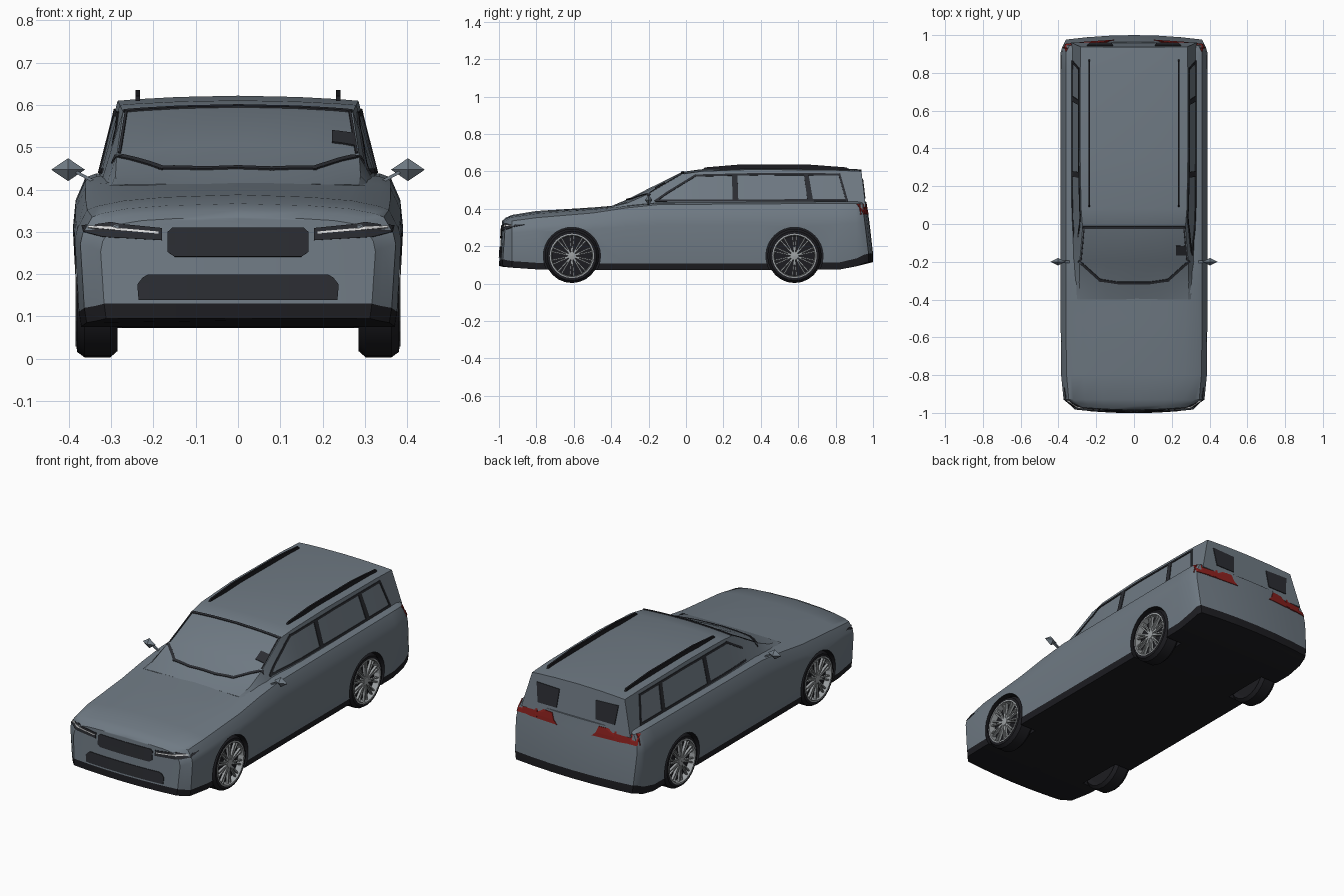
import bpy, bmesh, math
from math import pi, sin, cos
from mathutils import Vector, Matrix
from mathutils.bvhtree import BVHTree

if "Cube" in bpy.data.objects:
    bpy.data.objects.remove(bpy.data.objects["Cube"], do_unlink=True)


def material(name, r, g, b):
    m = bpy.data.materials.new(name)
    m.use_nodes = True
    m.diffuse_color = (r, g, b, 1)
    m.node_tree.nodes["Principled BSDF"].inputs["Base Color"].default_value = (r, g, b, 1)
    return m


PAINT = material("slate paint", 0.16, 0.195, 0.23)
BLACK = material("black plastic", 0.012, 0.012, 0.015)
TRIM = material("dark trim", 0.024, 0.026, 0.032)
SILVER = material("wheel silver", 0.33, 0.35, 0.36)
RED = material("tail red", 0.25, 0.014, 0.012)
WHITE = material("lamp white", 0.8, 0.8, 0.8)


def finish(name, bm, mats, smooth=None, mirror=False):
    mesh = bpy.data.meshes.new(name)
    bm.to_mesh(mesh)
    bm.free()
    ob = bpy.data.objects.new(name, mesh)
    bpy.context.scene.collection.objects.link(ob)
    for m in mats:
        mesh.materials.append(m)
    if smooth:
        select(ob)
        bpy.ops.object.shade_smooth_by_angle(angle=math.radians(smooth))
    if mirror:
        ob.modifiers.new("mirror", "MIRROR").use_mirror_merge = False
    return ob


def select(ob):
    bpy.ops.object.select_all(action="DESELECT")
    bpy.context.view_layer.objects.active = ob
    ob.select_set(True)


def loft(halves, dark_from=99):
    """Skin mirrored half sections; segments from dark_from on use slot 1."""
    bm = bmesh.new()
    rings = []
    for half in halves:
        pts = half + [(-x, y, z) for x, y, z in reversed(half[1:-1])]
        rings.append([bm.verts.new(p) for p in pts])
    n = len(rings[0])
    for a, b in zip(rings, rings[1:]):
        for j in range(n):
            k = (j + 1) % n
            f = bm.faces.new((a[j], a[k], b[k], b[j]))
            f.material_index = int(min(j, n - 1 - j) >= dark_from)
    bmesh.ops.remove_doubles(bm, verts=bm.verts, dist=0.0001)
    bmesh.ops.recalc_face_normals(bm, faces=bm.faces)
    return bm, BVHTree.FromBMesh(bm)


# Lower body: y, half width, top, crown drop, underside, sill height, end weight
def body_half(y, w, t, d, b, sill, end, squeeze=1):
    h = t - b
    pts = [(0, t), (.45, t - .25 * d), (.7, t - .6 * d), (.86, t - d - .003),
           (.925, t - d - .012), (.985, t - d - .18 * h), (1, b + .66 * h),
           (.975, b + sill), (.96, b), (0, b)]
    out = []
    for u, z in pts:
        x = u * w * squeeze
        bow = end * .02 * (x / .33) ** 2
        lean = end * (.07 * (z - .1) if y < 0 else .15 * max(0, z - .2))
        out.append((x, y + (bow + lean) * (1 if y < 0 else -1), z))
    return out


stations = [(-1, .325, .335, .014, .095, .035, 1), (-.982, .345, .352, .016, .09, .035, 1),
            (-.93, .373, .367, .02, .085, .035, 0), (-.8, .386, .388, .024, .076, .035, 0),
            (-.5, .39, .407, .018, .072, .036, 0), (-.32, .39, .422, .006, .072, .036, 0),
            (-.15, .39, .434, 0, .072, .036, 0), (.4, .39, .438, 0, .072, .036, 0),
            (.82, .39, .441, 0, .075, .038, 0), (.91, .388, .441, 0, .092, .042, 0),
            (.98, .381, .44, 0, .11, .045, 1), (1, .37, .437, 0, .115, .045, 1)]
caps = (0, .35, .7)
halves = [body_half(*stations[0], squeeze=s) for s in caps]
halves += [body_half(*s) for s in stations]
halves += [body_half(*stations[-1], squeeze=s) for s in reversed(caps)]
bm, body_tree = loft(halves, dark_from=7)
body = finish("body", bm, [PAINT, BLACK])

# Wheel arches cut from the body
WHEELS, AXLE = (-.61, .58), .148
bm = bmesh.new()
for y in WHEELS:
    for x in (-.4, .4):
        bmesh.ops.create_cone(bm, cap_ends=True, segments=32, radius1=.153, radius2=.153, depth=.25,
                              matrix=Matrix.Translation((x, y, AXLE)) @ Matrix.Rotation(pi / 2, 4, "Y"))
for f in bm.faces:
    f.material_index = 1
cutter = finish("arch_cutter", bm, [PAINT, BLACK])
cutter.hide_render = True
cut = body.modifiers.new("arches", "BOOLEAN")
cut.object, cut.operation, cut.solver = cutter, "DIFFERENCE", "EXACT"
select(body)
bpy.ops.object.modifier_apply(modifier=cut.name)
bpy.data.objects.remove(cutter, do_unlink=True)
bpy.ops.object.shade_smooth_by_angle(angle=math.radians(28))


# Cabin: y, roof height, crown drop, roof half width, base half width
def cabin_half(y, z, d, wt, wb, squeeze=1):
    pts = [(0, z), (wt * .5, z - d * .25), (wt * .85, z - d * .7), (wt, z - d), (wb, .41), (0, .41)]
    lean = .12 if y > .9 else 0
    return [(x * squeeze, y + lean * (.61 - h), h) for x, h in pts]


roof = [(-.4, .414, .003, .285, .3), (-.31, .452, .02, .29, .312), (-.2, .508, .028, .287, .326),
        (-.02, .597, .012, .272, .332), (.08, .611, .011, .28, .334), (.35, .622, .012, .285, .335),
        (.8, .618, .012, .285, .335), (.937, .61, .01, .283, .333)]
halves = [cabin_half(*r) for r in roof] + [cabin_half(*roof[-1], squeeze=0)]
bm, cabin_tree = loft([cabin_half(*roof[0], squeeze=0)] + halves)
finish("cabin", bm, [PAINT], smooth=25)

# Thin plates laid on a surface along a viewing axis
PLACE = {"front": (lambda u, v: (u, -2, v), (0, 1, 0)), "back": (lambda u, v: (u, 2, v), (0, -1, 0)),
         "side": (lambda u, v: (2, u, v), (-1, 0, 0)), "top": (lambda u, v: (u, v, 2), (0, 0, -1))}


def plate(name, polys, axis, tree, mat, mirror=False, lift=.004, step=.03):
    bm = bmesh.new()
    for poly in polys:
        bm.faces.new([bm.verts.new((u, v, 0)) for u, v in poly])
    for i in range(-34, 35):
        for n in ((1, 0, 0), (0, 1, 0)):
            bmesh.ops.bisect_plane(bm, geom=bm.verts[:] + bm.edges[:] + bm.faces[:],
                                   plane_co=Vector(n) * i * step, plane_no=n)
    origin, ray = PLACE[axis]
    lost = []
    for v in bm.verts:
        hit, normal, _, _ = tree.ray_cast(Vector(origin(v.co.x, v.co.y)), Vector(ray))
        if hit is None:
            lost.append(v)
        else:
            v.co = hit + normal * (lift if normal.dot(Vector(ray)) < 0 else -lift)
    bmesh.ops.delete(bm, geom=lost, context="VERTS")
    for f in bm.faces:
        f.normal_update()
        if f.normal.dot(Vector(ray)) > 0:
            f.normal_flip()
    ob = finish(name, bm, [mat], mirror=mirror)
    solid = ob.modifiers.new("thickness", "SOLIDIFY")
    solid.thickness, solid.offset = .006, -1
    return ob


def strip(points, width):
    quads = []
    for a, b in zip(points, points[1:]):
        a, b = Vector(a), Vector(b)
        d = (b - a).normalized() * width / 2
        n = Vector((-d.y, d.x))
        quads.append([a - d + n, a - d - n, b + d - n, b + d + n])
    return quads


def both(pts):
    return pts + [(-u, v) for u, v in reversed(pts)]


# Front face
plate("upper_grille", [both([(.15, .241), (.166, .252), (.166, .3), (.155, .31)])], "front", body_tree, TRIM)
plate("lower_grille", [both([(.235, .139), (.238, .175), (.225, .192), (.212, .199)])], "front", body_tree, TRIM)
plate("headlight", [[(.18, .28), (.32, .288), (.365, .3), (.367, .314), (.3, .321), (.18, .309)]],
      "front", body_tree, TRIM, True)
plate("light_bar", strip([(.19, .298), (.29, .307), (.35, .311)], .005), "front", body_tree, WHITE, True, .006)

# Glass surrounds
plate("windscreen_base", strip([(-.288, -.2), (-.18, -.297), (-.08, -.312), (.08, -.312), (.18, -.297), (.288, -.2)],
                               .013), "top", cabin_tree, TRIM)
plate("windscreen_top", strip([(-.265, -.018), (.265, -.018)], .012), "top", cabin_tree, TRIM)
plate("windscreen_side", strip([(.28, -.19), (.264, -.02)], .006), "top", cabin_tree, TRIM, True)
plate("windscreen_sensor", [[(.222, -.165), (.278, -.165), (.275, -.115), (.222, -.115)]], "top", cabin_tree, TRIM)
frame = [(-.16, .443), (-.1, .485), (.05, .577), (.4, .585), (.82, .583), (.86, .445), (-.16, .443)]
plate("side_window_frame", strip(frame, .011), "side", cabin_tree, TRIM, True)
plate("door_pillars", [[(.25, .44), (.28, .44), (.275, .585), (.245, .585)],
                       [(.65, .44), (.68, .44), (.655, .585), (.63, .585)]], "side", cabin_tree, TRIM, True)

# Rear face
plate("rear_window_panel", [[(.12, .455), (.235, .455), (.25, .56), (.11, .555)]], "back", cabin_tree, TRIM, True)
plate("tail_light", [[(.235, .375), (.366, .37), (.36, .425), (.235, .42)]], "back", body_tree, RED, True)
plate("tail_light_side", [[(.935, .37), (.972, .37), (.962, .426), (.928, .426)]], "side", body_tree, RED, True)

# Roof rails
bm = bmesh.new()
outline = [(.09, .61), (.1, .621), (.28, .636), (.66, .636), (.86, .621), (.87, .606)]
face = bm.faces.new([bm.verts.new((.232, y, z)) for y, z in outline])
grown = bmesh.ops.extrude_face_region(bm, geom=[face])["geom"]
bmesh.ops.translate(bm, vec=(.01, 0, 0), verts=[g for g in grown if isinstance(g, bmesh.types.BMVert)])
bmesh.ops.recalc_face_normals(bm, faces=bm.faces)
finish("roof_rail", bm, [BLACK], mirror=True)

# Door mirrors
bm = bmesh.new()
bmesh.ops.create_uvsphere(bm, u_segments=4, v_segments=2, radius=1, matrix=Matrix.Translation((.402, -.2, .447))
                          @ Matrix.Diagonal((.04, .02, .027, 1)))
finish("door_mirror", bm, [PAINT], mirror=True)
bm = bmesh.new()
bmesh.ops.create_cube(bm, size=1, matrix=Matrix.Translation((.365, -.2, .432))
                      @ Matrix.Rotation(-.5, 4, "Y") @ Matrix.Diagonal((.05, .012, .007, 1)))
finish("mirror_stalk", bm, [PAINT], mirror=True)


# Wheels
def lathe(bm, y, profile, n=24, index=0):
    rings = [[bm.verts.new((x, y + r * cos(2 * pi * i / n), AXLE + r * sin(2 * pi * i / n))) for i in range(n)]
             for r, x in profile]
    for a, b in zip(rings, rings[1:]):
        for i in range(n):
            bm.faces.new((a[i], a[i - 1], b[i - 1], b[i])).material_index = index


for label, y in zip(("front", "rear"), WHEELS):
    bm = bmesh.new()
    lathe(bm, y, [(.001, .295), (.11, .295), (.13, .285), (.145, .302), (.145, .363), (.132, .381),
                  (.118, .382), (.114, .35), (.001, .35)])
    bmesh.ops.recalc_face_normals(bm, faces=bm.faces)
    finish(label + "_tyre", bm, [BLACK], smooth=25, mirror=True)
    bm = bmesh.new()
    lathe(bm, y, [(.114, .351), (.119, .384), (.111, .385), (.107, .352)])
    lathe(bm, y, [(.024, .352), (.022, .378), (.001, .38)], 12)
    for i in range(10):
        for twist in (-.1, .1):
            turn = Matrix.Rotation(2 * pi * i / 10 + twist, 4, "X")
            bmesh.ops.create_cube(bm, size=1, matrix=Matrix.Translation((.369, y, AXLE)) @ turn
                                  @ Matrix.Translation((0, 0, .064)) @ Matrix.Diagonal((.014, .007, .094, 1)))
    bmesh.ops.recalc_face_normals(bm, faces=bm.faces)
    finish(label + "_rim", bm, [SILVER], mirror=True)
